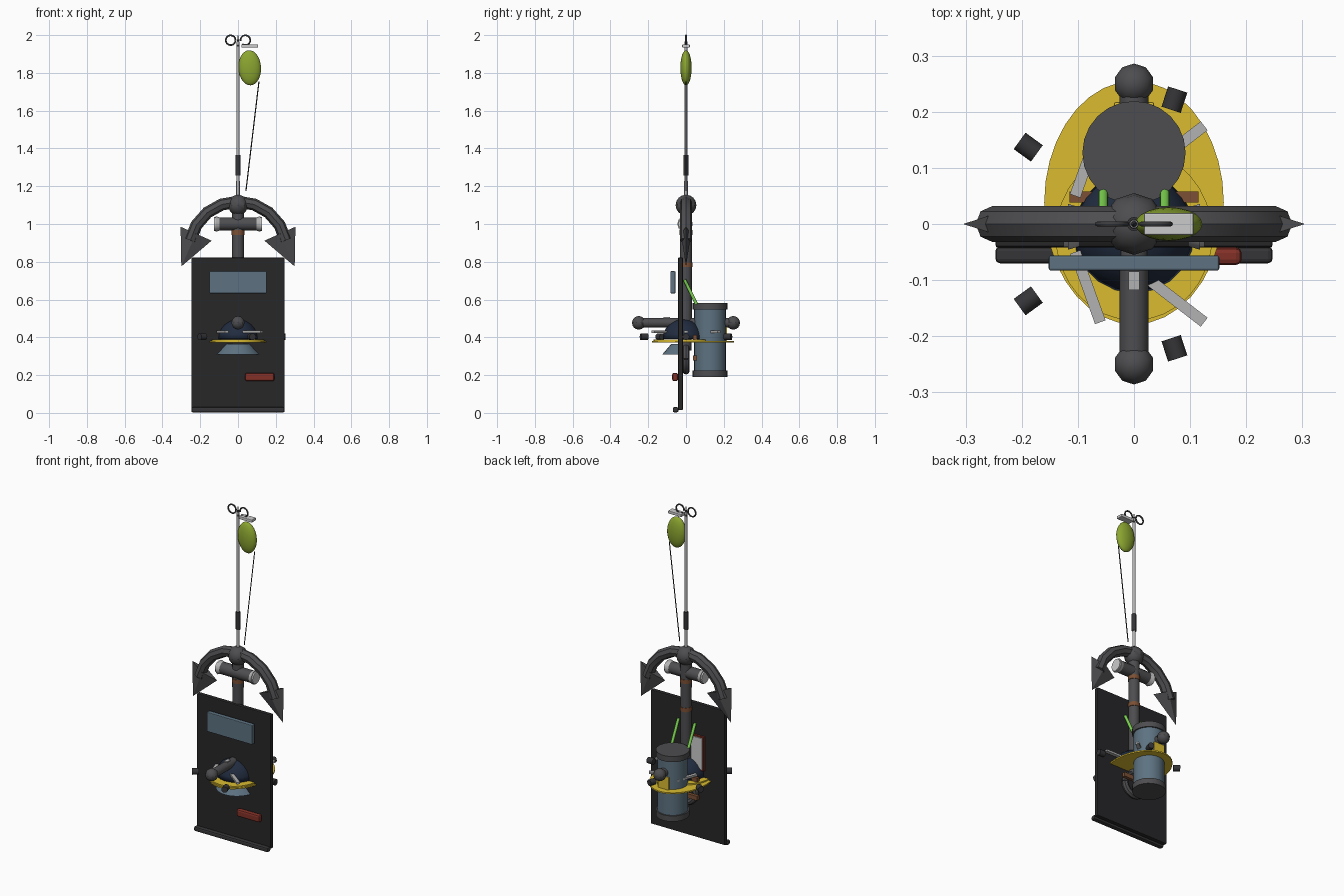
import bpy, math
from mathutils import Vector, Matrix

if "Cube" in bpy.data.objects:
    bpy.data.objects.remove(bpy.data.objects["Cube"])

MATS = {}
COL = dict(black=(.02, .02, .022), iron=(.075, .075, .08), dark=(.035, .035, .038), blue=(.11, .17, .22),
           navy=(.015, .025, .05), yellow=(.7, .5, .03), lime=(.2, .65, .08), olive=(.26, .38, .03),
           red=(.22, .03, .02), copper=(.2, .08, .035), silver=(.45, .45, .45), white=(.75, .75, .75))


def finish(name, color, smooth=True):
    o = bpy.context.object
    o.name = name
    if color not in MATS:
        m = bpy.data.materials.new(color)
        m.diffuse_color = (*COL[color], 1)
        m.use_nodes = True
        m.node_tree.nodes["Principled BSDF"].inputs["Base Color"].default_value = m.diffuse_color
        MATS[color] = m
    o.data.materials.clear()
    o.data.materials.append(MATS[color])
    if smooth:
        bpy.ops.object.shade_smooth_by_angle(angle=math.radians(31))
    return o


def box(name, color, lo, hi, bevel=0.0):
    lo, hi = Vector(lo), Vector(hi)
    bpy.ops.mesh.primitive_cube_add(size=1, location=(lo + hi) / 2)
    o = bpy.context.object
    o.scale = hi - lo
    bpy.ops.object.transform_apply(location=False, rotation=False, scale=True)
    if bevel:
        b = o.modifiers.new("bevel", 'BEVEL')
        b.width, b.segments = bevel, 2
    return finish(name, color, False)


def rod(name, color, a, b, r, r2=None, sides=12):
    a, b = Vector(a), Vector(b)
    d = b - a
    bpy.ops.mesh.primitive_cone_add(vertices=sides, radius1=r, radius2=r if r2 is None else r2,
                                    depth=d.length, location=(a + b) / 2,
                                    rotation=d.to_track_quat('Z', 'Y').to_euler())
    return finish(name, color)


def ball(name, color, c, scale, seg=10, rings=8, rot=(0, 0, 0)):
    bpy.ops.mesh.primitive_uv_sphere_add(segments=seg, ring_count=rings, radius=1, location=c, rotation=rot)
    bpy.context.object.scale = scale
    return finish(name, color)


def arc_tube(name, color, c, R, r, a0, a1, n):
    """Tube along an arc in the XZ plane."""
    cu = bpy.data.curves.new(name, 'CURVE')
    cu.dimensions, cu.bevel_depth, cu.bevel_resolution, cu.use_fill_caps = '3D', r, 2, True
    s = cu.splines.new('POLY')
    s.points.add(n)
    for i, p in enumerate(s.points):
        a = math.radians(a0 + (a1 - a0) * i / n)
        p.co = (c[0] + R * math.cos(a), c[1], c[2] + R * math.sin(a), 1)
    o = bpy.data.objects.new(name, cu)
    bpy.context.collection.objects.link(o)
    bpy.ops.object.select_all(action='DESELECT')
    o.select_set(True)
    bpy.context.view_layer.objects.active = o
    bpy.ops.object.convert(target='MESH')
    return finish(name, color)


def disc(name, color, c, rx, ry, h, sides=32):
    bpy.ops.mesh.primitive_cylinder_add(vertices=sides, radius=1, depth=h, location=c)
    bpy.context.object.scale = (rx, ry, 1)
    return finish(name, color)


# Riot shield: plate, viewing window, red tag, bottom edge bar
box("shield_plate", 'black', (-.247, -.042, .015), (.247, -.016, .822), .005)
box("shield_window", 'blue', (-.152, -.083, .633), (.152, -.056, .75), .004)
box("shield_red_tag", 'red', (.038, -.073, .168), (.192, -.042, .212), .01)
box("shield_bottom_bar", 'dark', (-.247, -.07, .003), (.247, -.04, .03), .008)

# Upturned anchor: shank, crown, curved arms, flukes, stock, ring
rod("anchor_shank", 'iron', (0, 0, .33), (0, 0, 1.1), .03, .032)
ball("anchor_crown", 'iron', (0, 0, 1.1), (.055,) * 3)
arc_tube("anchor_arms", 'iron', (0, 0, .86), .258, .032, 12, 168, 8)
for s in (-1, 1):
    side = "right" if s > 0 else "left"
    axis = Vector((s * .41, 0, -.91)).normalized()
    across = Vector((0, 1, 0)).cross(axis)
    bpy.ops.mesh.primitive_cone_add(vertices=4, radius1=.09, radius2=0, depth=.19)
    o = bpy.context.object
    turn = Matrix((across, Vector((0, 1, 0)), axis)).transposed().to_4x4()
    # widest corners of the cone base lie in the XZ plane
    o.data.transform(Matrix.Translation(Vector((s * .261, 0, .862))) @ turn @ Matrix.Diagonal((1, .3, 1, 1)))
    finish("anchor_fluke_" + side, 'iron', False)
    rod("stock_half_" + side, 'iron', (0, 0, .477), (0, s * .24, .477), .026)
    ball("stock_ball_" + side, 'iron', (0, s * .25, .477), (.036,) * 3)
arc_tube("anchor_ring", 'iron', (0, 0, .285), .063, .019, 0, 360, 20)

# Copper bands on the shank
for z in (.785, .955):
    rod("shank_band", 'copper', (0, 0, z - .012), (0, 0, z + .012), .034)

# Double-ended lamp across the shank
rod("lamp_body", 'iron', (-.105, -.005, 1), (.105, -.005, 1), .035)
for s in (-1, 1):
    rod("lamp_head", 'silver', (s * .098, -.005, 1), (s * .118, -.005, 1), .035, .041)
    rod("lamp_lens", 'white', (s * .118, -.005, 1), (s * .126, -.005, 1), .036)

# Mast: pole, grip, tip, ring guides
rod("mast_pole", 'silver', (0, 0, 1.13), (0, 0, 1.965), .0095, .0075)
rod("mast_grip", 'dark', (0, 0, 1.258), (0, 0, 1.365), .0125)
rod("mast_tip", 'iron', (0, 0, 1.94), (0, 0, 2), .009, .001, 8)
arc_tube("mast_loop_left", 'iron', (-.039, 0, 1.973), .026, .0045, 0, 360, 16)
arc_tube("mast_loop_right", 'iron', (.039, 0, 1.973), .026, .0045, -130, 190, 14)

# White tag, float and line hanging from the mast
box("hanging_tag", 'white', (.018, -.02, 1.934), (.106, .02, 1.951), .003)
ball("float", 'olive', (.062, 0, 1.827), (.06, .03, .093), 20, 14, (0, math.radians(-3), 0))
rod("hanging_line", 'dark', (.111, 0, 1.755), (.042, 0, 1.175), .003, sides=6)

# Tank behind the shield with caps, straps and glow sticks
rod("tank_body", 'blue', (0, .127, .2), (0, .127, .57), .084, sides=24)
for z in (.19, .548):
    rod("tank_cap", 'iron', (0, .127, z), (0, .127, z + .034), .092, sides=24)
for z in (.29, .4):
    box("tank_strap", 'copper', (-.115, .038, z - .013), (.115, .058, z + .013))
for s in (-1, 1):
    rod("glow_stick", 'lime', (s * .055, -.008, .705), (s * .055, .056, .575), .0085)

# First aid panel on the shield's back
box("back_panel_frame", 'red', (-.115, -.018, .43), (-.03, -.004, .635))
box("back_panel_face", 'white', (-.107, -.006, .44), (-.034, .002, .627))

# Helmet: wide yellow brim, rear badge, navy dome, flared front visor
disc("helmet_brim", 'yellow', (0, .038, .376), .16, .217, .008, 36)
disc("helmet_inner_brim", 'yellow', (0, -.02, .383), .14, .152, .01)
box("helmet_badge", 'yellow', (-.036, .208, .375), (.036, .217, .455), .003)
o = ball("helmet_dome", 'navy', (0, -.015, .39), (.108, .108, .108), 20, 12)
for v in o.data.vertices:
    v.co.z = max(v.co.z, 0)
box("helmet_badge_small", 'silver', (-.01, -.118, .5), (.01, -.085, .507))
bpy.ops.mesh.primitive_cone_add(vertices=24, radius1=.116, radius2=.068, depth=.056, location=(0, -.01, .337))
o = finish("helmet_visor", 'blue')
for v in o.data.vertices:
    v.co.y = min(v.co.y, -.02)

# Chair-style star base: spokes and five castors
spokes = [((.06, 0), (.2, 0))]
for s in (-1, 1):
    spokes += [((.025, s * .098), (.125, s * .175)), ((-.105, s * .05), (-.06, s * .175))]
for (ax, ay), (bx, by) in spokes:
    o = box("star_spoke", 'silver', (-math.hypot(bx - ax, by - ay) / 2, -.01, -.006),
            (math.hypot(bx - ax, by - ay) / 2, .01, .006))
    o.location = ((ax + bx) / 2, (ay + by) / 2, .43)
    o.rotation_euler.z = math.atan2(by - ay, bx - ax)
rod("star_hub", 'silver', (0, 0, .39), (0, 0, .44), .04)
for k in range(5):
    a = math.radians(72 * k)
    d = Vector((math.cos(a), math.sin(a), 0))
    up = Vector((0, 0, .403))
    rod("castor", 'dark', d * .214 + up, d * .252 + up, .018)
